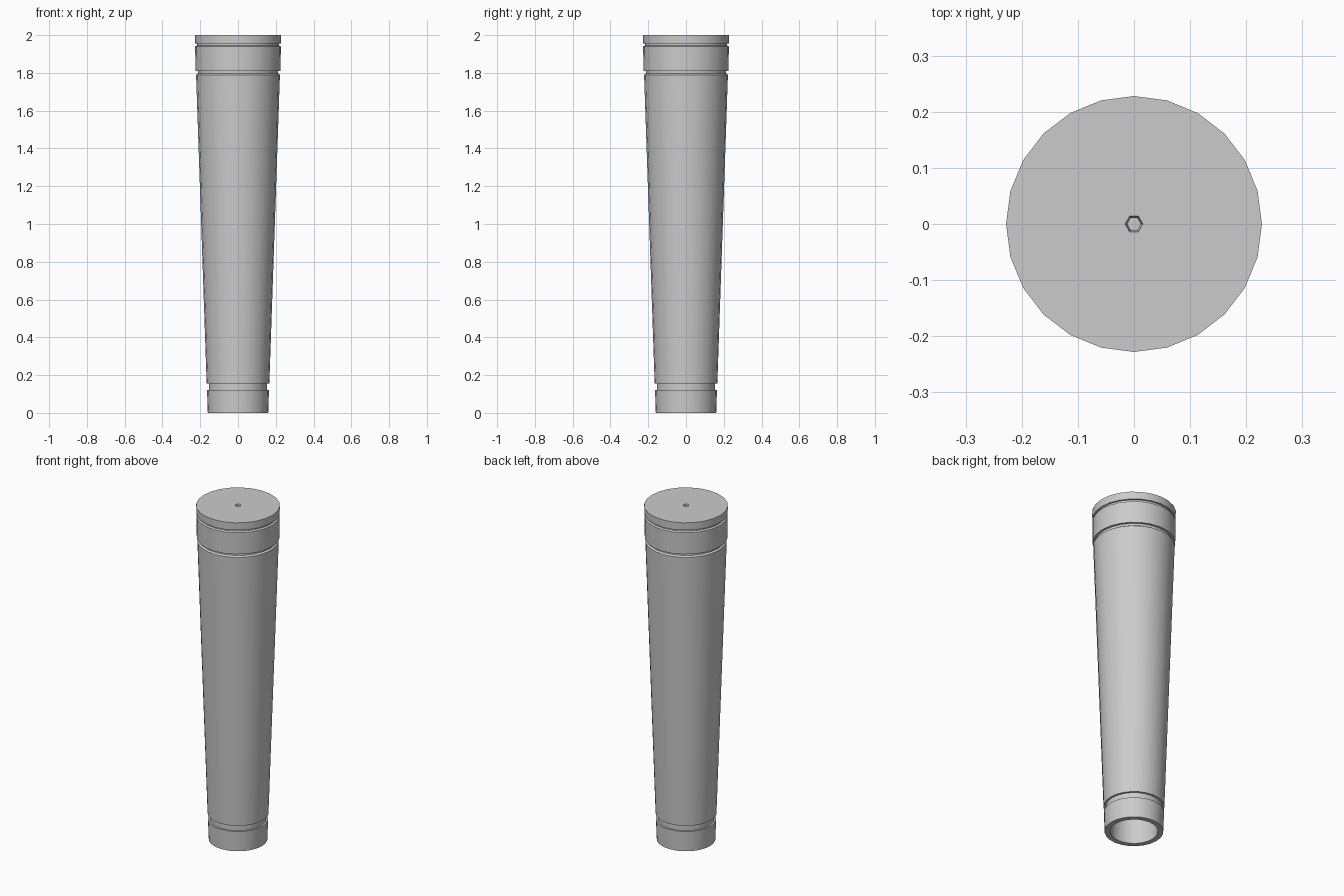
import bpy
import bmesh
from math import cos, sin, pi, radians

SIDES = 24

cube = bpy.data.objects.get("Cube")
if cube:
    bpy.data.objects.remove(cube, do_unlink=True)

grey = bpy.data.materials.new("plain grey")
grey.use_nodes = True
grey.diffuse_color = (0.6, 0.6, 0.6, 1)
grey.node_tree.nodes["Principled BSDF"].inputs["Base Color"].default_value = (0.6, 0.6, 0.6, 1)


def ring(bm, radius, z, sides):
    """Closed loop of edges; returns its edges and vertices."""
    verts = [bm.verts.new((radius * cos(2 * pi * i / sides),
                           radius * sin(2 * pi * i / sides), z)) for i in range(sides)]
    edges = [bm.edges.new((verts[i], verts[(i + 1) % sides])) for i in range(sides)]
    return edges, verts


def lathe(bm, profile, sides):
    """Joins a ring per profile point; returns the first and last ring."""
    rings = [ring(bm, r, z, sides) for r, z in profile]
    for (_, low), (_, high) in zip(rings, rings[1:]):
        for i in range(sides):
            j = (i + 1) % sides
            bm.faces.new((low[i], low[j], high[j], high[i]))
    return rings[0], rings[-1]


bm = bmesh.new()

# Hollow tapered shaft with foot collar, upper band and cap, split by grooves
profile = [
    (0.13, 1.8), (0.13, 0),                                   # inner bore
    (0.16, 0), (0.164, 0.12), (0.154, 0.12), (0.154, 0.155),  # foot collar
    (0.166, 0.155), (0.222, 1.79),                            # shaft
    (0.212, 1.797), (0.212, 1.81),                            # lower groove
    (0.225, 1.81), (0.227, 1.94),                             # band
    (0.217, 1.945), (0.217, 1.955),                           # upper groove
    (0.227, 1.955), (0.228, 2),                               # cap
]
bore_end, rim = lathe(bm, profile, SIDES)
bm.faces.new(bore_end[1])

# Small six-sided socket sunk in the cap
socket_rim, socket_floor = lathe(bm, [(0.016, 2), (0.012, 1.985), (0.012, 1.95)], 6)
bm.faces.new(socket_floor[1])
bmesh.ops.triangle_fill(bm, edges=rim[0] + socket_rim[0], use_beauty=True)
bmesh.ops.recalc_face_normals(bm, faces=bm.faces)

mesh = bpy.data.meshes.new("tapered_leg")
bm.to_mesh(mesh)
bm.free()
mesh.materials.append(grey)
leg = bpy.data.objects.new("tapered_leg", mesh)
bpy.context.collection.objects.link(leg)

bpy.ops.object.select_all(action="DESELECT")
leg.select_set(True)
bpy.context.view_layer.objects.active = leg
bpy.ops.object.shade_smooth_by_angle(angle=radians(30))
